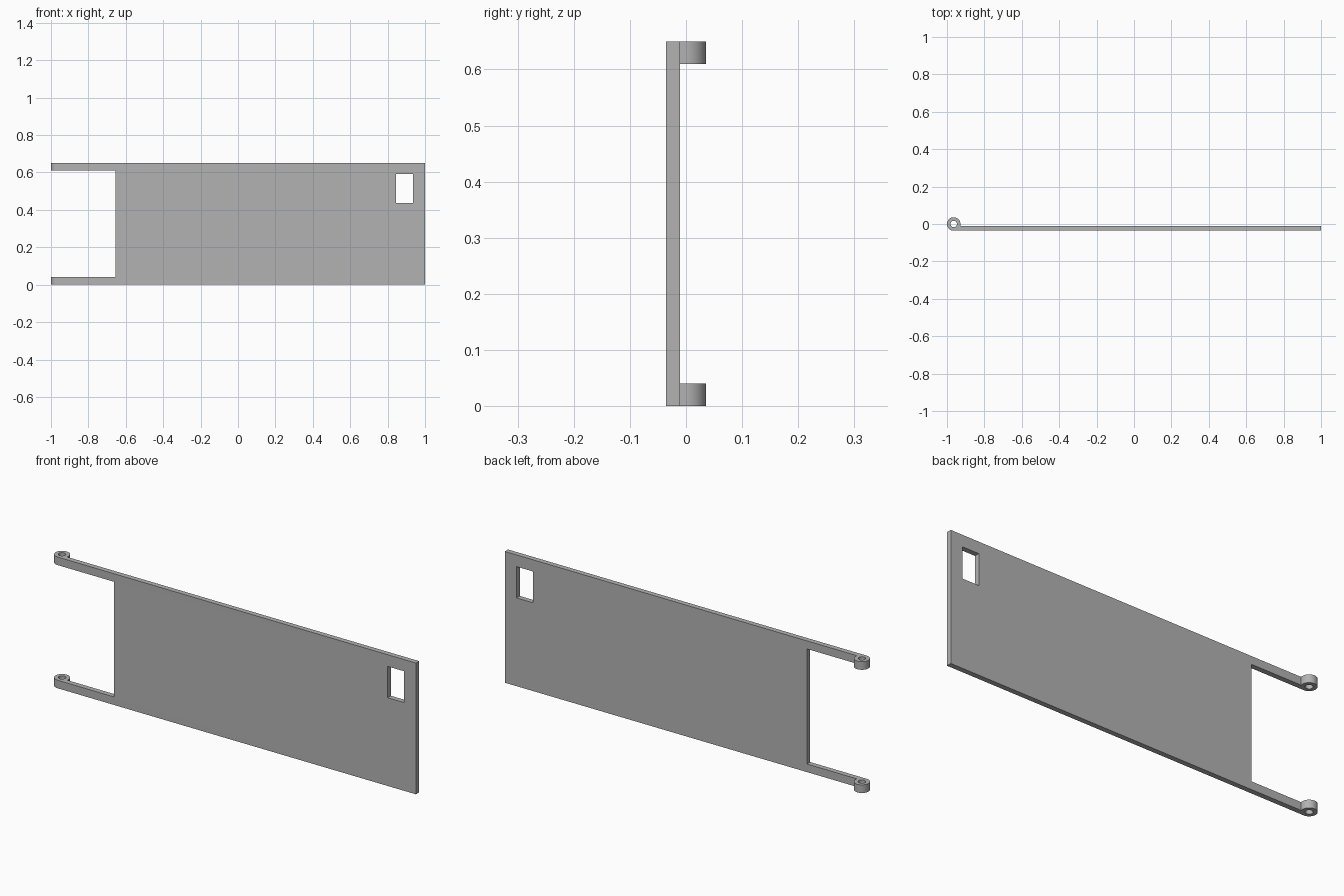
import bpy, bmesh, math
from mathutils import Matrix, Vector

cube = bpy.data.objects.get("Cube")
if cube:
    bpy.data.objects.remove(cube)

HEIGHT = 0.65
ARM = 0.04             # height of each hinge arm
R = 0.036              # hinge eye radius
BACK = -0.0105         # rear face of the panel
EYE_X = -1 + R

grey = bpy.data.materials.new("plain grey")
grey.use_nodes = True
grey.diffuse_color = (0.45, 0.45, 0.45, 1)
grey.node_tree.nodes["Principled BSDF"].inputs["Base Color"].default_value = (0.45, 0.45, 0.45, 1)


def make_object(name, bm):
    bmesh.ops.recalc_face_normals(bm, faces=bm.faces)
    mesh = bpy.data.meshes.new(name)
    bm.to_mesh(mesh)
    bm.free()
    mesh.materials.append(grey)
    obj = bpy.data.objects.new(name, mesh)
    bpy.context.collection.objects.link(obj)
    return obj


def box(name, low, high):
    low, high = Vector(low), Vector(high)
    bm = bmesh.new()
    bmesh.ops.create_cube(bm, size=1, matrix=Matrix.Translation((low + high) / 2)
                          @ Matrix.Diagonal((*(high - low), 1)))
    return make_object(name, bm)


# Panel section: flat plate that curls into a rounded hinge eye at one end
arc = [math.pi * 1.5 * i / 48 for i in range(49)]
outline = [(EYE_X + R * math.cos(a), R * math.sin(a)) for a in arc]
outline += [(1, -R), (1, BACK), (EYE_X + R, BACK)]
bm = bmesh.new()
face = bm.faces.new([bm.verts.new((x, y, 0)) for x, y in outline])
top = bmesh.ops.extrude_face_region(bm, geom=[face])["geom"]
bmesh.ops.translate(bm, vec=(0, 0, HEIGHT), verts=[v for v in top if isinstance(v, bmesh.types.BMVert)])
panel = make_object("hinged_panel", bm)

# Cutters: gap between the arms, hand window and pin hole
bm = bmesh.new()
bmesh.ops.create_cone(bm, cap_ends=True, segments=32, radius1=0.017, radius2=0.017, depth=1,
                      matrix=Matrix.Translation((EYE_X, 0, HEIGHT / 2)))
cutters = [
    box("arm_gap_cutter", (-1.1, -0.1, ARM), (-0.655, 0.1, HEIGHT - ARM)),
    box("window_cutter", (0.845, -0.1, 0.437), (0.936, 0.1, 0.592)),
    make_object("pin_hole_cutter", bm),
]
for cutter in cutters:
    cutter.hide_render = True
    cutter.hide_set(True)
    mod = panel.modifiers.new(cutter.name, "BOOLEAN")
    mod.operation = "DIFFERENCE"
    mod.solver = "EXACT"
    mod.object = cutter

# Apply the cuts, then smooth only the curved eyes
bpy.ops.object.select_all(action="DESELECT")
bpy.context.view_layer.objects.active = panel
panel.select_set(True)
for mod in list(panel.modifiers):
    bpy.ops.object.modifier_apply(modifier=mod.name)
for cutter in cutters:
    bpy.data.objects.remove(cutter)
bpy.ops.object.shade_smooth_by_angle(angle=math.radians(30))
